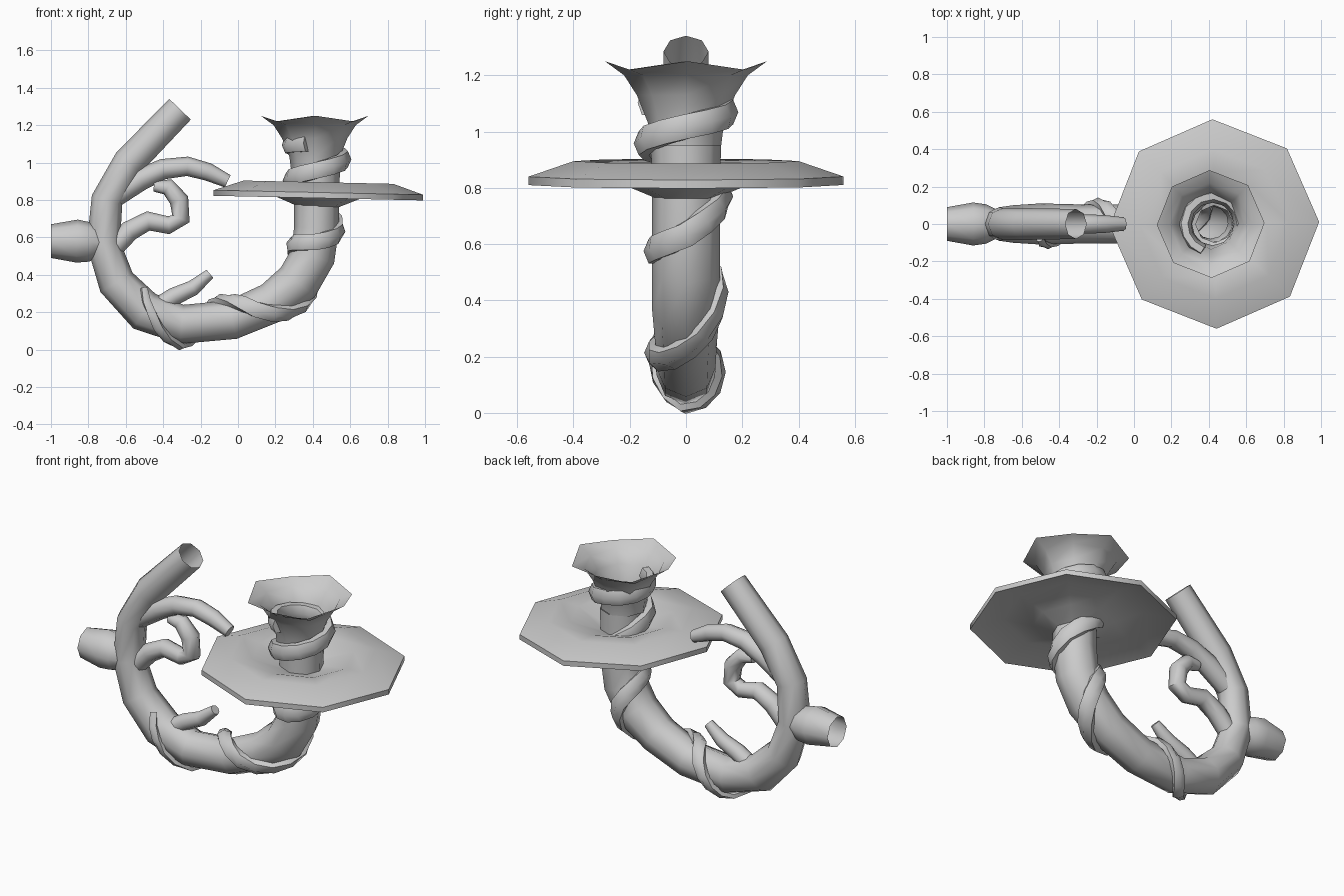
import bpy, bmesh, math
from mathutils import Vector

if "Cube" in bpy.data.objects:
    bpy.data.objects.remove(bpy.data.objects["Cube"])

Y = Vector((0, 1, 0))


def finish(name, bm):
    bmesh.ops.recalc_face_normals(bm, faces=bm.faces)
    me = bpy.data.meshes.new(name)
    bm.to_mesh(me)
    bm.free()
    ob = bpy.data.objects.new(name, me)
    bpy.context.collection.objects.link(ob)
    bpy.ops.object.select_all(action='DESELECT')
    ob.select_set(True)
    bpy.context.view_layer.objects.active = ob
    bpy.ops.object.shade_smooth_by_angle(angle=math.radians(50))
    return ob


def bridge(bm, rings, closed=False):
    n = len(rings[0])
    pairs = list(zip(rings, rings[1:]))
    if closed:
        pairs.append((rings[-1], rings[0]))
    for a, b in pairs:
        for i in range(n):
            j = (i + 1) % n
            bm.faces.new((a[i], a[j], b[j], b[i]))


def sweep(name, pts, radii, normals=None, sides=8, widen=1.0, caps=()):
    """Tube along pts; the normals fix the twist (default: planar tube in xz)."""
    bm = bmesh.new()
    rings = []
    for k, p in enumerate(pts):
        t = (pts[min(k + 1, len(pts) - 1)] - pts[max(k - 1, 0)]).normalized()
        n = normals[k] if normals else Y
        n = (n - t * n.dot(t)).normalized()
        b = t.cross(n)
        r = radii[k]
        rings.append([bm.verts.new(p + n * r * math.cos(a) + b * r * widen * math.sin(a))
                      for a in (math.tau * i / sides for i in range(sides))])
    bridge(bm, rings)
    for c in caps:
        bm.faces.new(rings[c])
    return finish(name, bm)


def lathe(name, profile, cx, zfun, closed=False, sides=8):
    bm = bmesh.new()
    rings = []
    for r, z in profile:
        ring = []
        for i in range(sides):
            a = math.tau * i / sides + 0.02
            x = r * math.cos(a)
            ring.append(bm.verts.new((cx + x, r * math.sin(a), z + zfun(i, x, r))))
        rings.append(ring)
    bridge(bm, rings, closed)
    return finish(name, bm)


def xz(table):
    return [Vector((x, 0, z)) for x, z, r in table], [r for x, z, r in table]


# main arm: from the cup neck down, round the bottom and up to the cut end
arm, arm_r = xz([(.42, 1.12, .13), (.42, .95, .125), (.42, .8, .12), (.42, .65, .12),
                 (.40, .5, .12), (.32, .36, .12), (.18, .25, .11), (-.03, .16, .105),
                 (-.3, .135, .105), (-.5, .205, .11), (-.65, .36, .10), (-.72, .57, .09),
                 (-.70, .8, .085), (-.585, 1.0, .085), (-.31, 1.285, .08)])
sweep("main_arm", arm[1:], arm_r[1:])

# flared candle cup with a pointed rim
lathe("candle_cup", [(.125, .95), (.135, 1.03), (.175, 1.13), (.22, 1.2), (.288, 1.25)], .41,
      lambda i, x, r: -.03 if (i % 2 and r > .25) else 0)

# dished drip plate, slightly tilted
lathe("drip_plate", [(.10, .76), (.22, .81), (.38, .862), (.56, .81), (.56, .84),
                     (.40, .895), (.28, .885), (.10, .82)], .43,
      lambda i, x, r: -.022 * x, closed=True)

# wall stub
pts, rad = xz([(-1, .58, .09), (-.86, .58, .115), (-.79, .575, .105), (-.72, .57, .07)])
sweep("wall_stub", pts, rad)

# side branches
for name, table in {
    "upper_branch": [(-.66, .82, .06), (-.52, .91, .06), (-.4, .965, .055), (-.27, .98, .052),
                     (-.16, .95, .048), (-.055, .9, .036)],
    "curled_branch": [(-.67, .54, .055), (-.58, .635, .055), (-.48, .688, .052), (-.37, .665, .048),
                      (-.305, .70, .05), (-.315, .80, .052), (-.375, .87, .045), (-.45, .875, .03)],
    "lower_branch": [(-.46, .21, .05), (-.34, .285, .048), (-.24, .33, .042), (-.15, .405, .028)],
}.items():
    pts, rad = xz(table)
    sweep(name, pts, rad, caps=(-1,))

# vine winding round the arm: (angle, position along the arm points)
keys = [(110, .1), (180, .15), (270, .3), (360, .6), (450, .95), (540, 1.3), (630, 2.2),
        (720, 3.05), (810, 3.5), (900, 3.8), (990, 4.5), (1080, 5.4), (1170, 6.4),
        (1260, 7.15), (1350, 7.6), (1440, 8.0), (1530, 8.8), (1600, 9.7)]


def out_dir(k):
    d = arm[k + 1] - arm[max(k - 1, 0)]
    return Vector((-d.z, 0, d.x)).normalized()


pts, normals, rad = [], [], []
for (a0, s0), (a1, s1) in zip(keys, keys[1:]):
    for j in range(3):
        f = j / 3
        a = math.radians(a0 + (a1 - a0) * f)
        s = s0 + (s1 - s0) * f
        k = int(s)
        u = s - k
        centre = arm[k].lerp(arm[k + 1], u)
        outer = out_dir(k).lerp(out_dir(k + 1), u).normalized()
        n = outer * math.cos(a) - Y * math.sin(a)
        off = .15 if s < 1 else max(.115, .15 - .015 * (s - 1))
        pts.append(centre + n * off)
        normals.append(n)
        rad.append(.036 if s < 6 else max(.012, .036 - .006 * (s - 6)))
sweep("vine", pts, rad, normals, sides=6, widen=1.4, caps=(0, -1))
